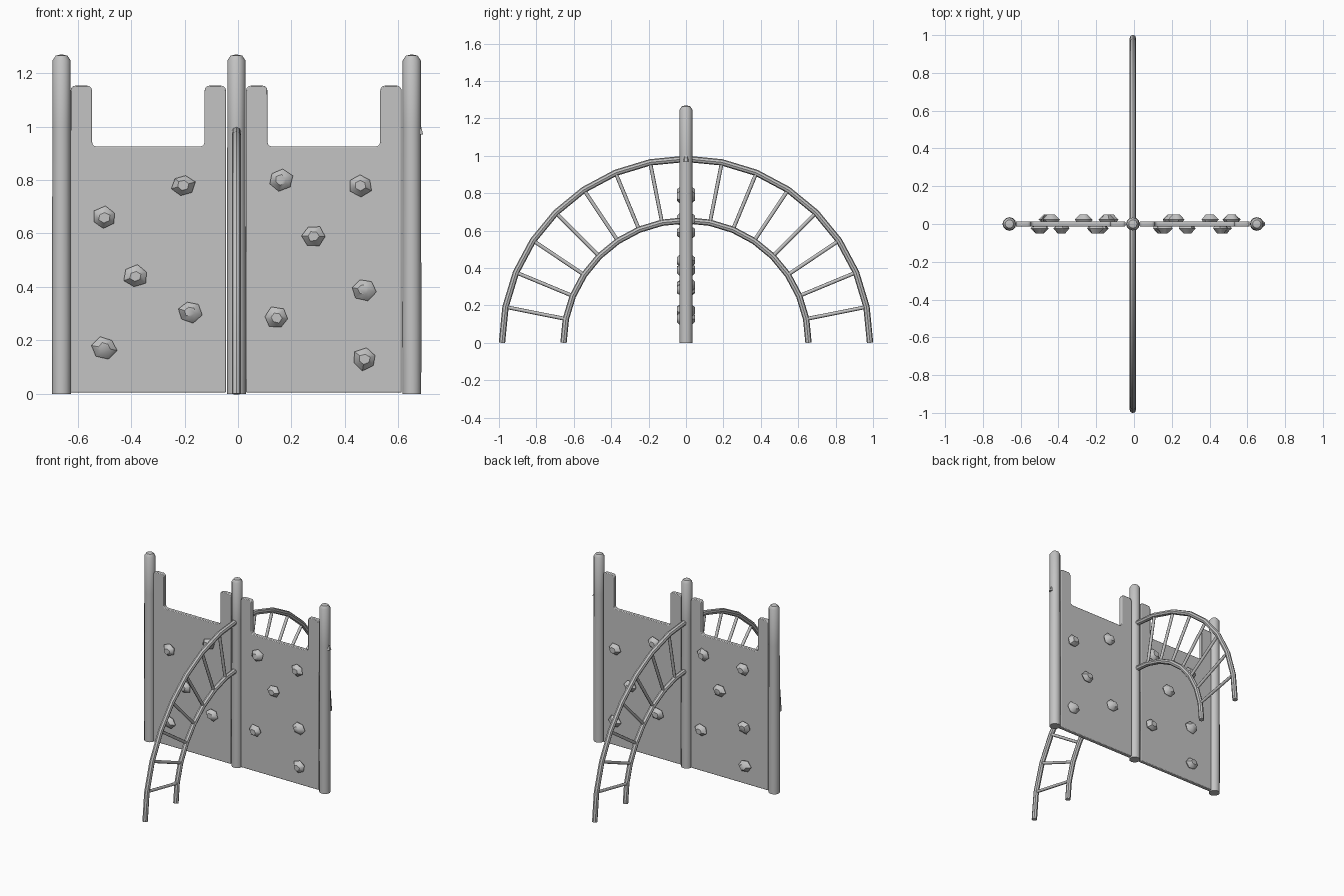
import bpy, bmesh, math, random
from mathutils import Vector

random.seed(4)
if "Cube" in bpy.data.objects:
    bpy.data.objects.remove(bpy.data.objects["Cube"], do_unlink=True)

COLOUR = (0.55, 0.55, 0.55, 1)
grey = bpy.data.materials.new("plain grey")
grey.use_nodes = True
grey.diffuse_color = COLOUR
grey.node_tree.nodes["Principled BSDF"].inputs["Base Color"].default_value = COLOUR


def finish(name, bm, angle=40):
    bmesh.ops.recalc_face_normals(bm, faces=bm.faces)
    mesh = bpy.data.meshes.new(name)
    bm.to_mesh(mesh)
    bm.free()
    mesh.materials.append(grey)
    obj = bpy.data.objects.new(name, mesh)
    bpy.context.collection.objects.link(obj)
    bpy.ops.object.select_all(action="DESELECT")
    obj.select_set(True)
    bpy.context.view_layer.objects.active = obj
    bpy.ops.object.shade_smooth_by_angle(angle=math.radians(angle))
    return obj


def sweep(bm, path, radius, side, sides=8):
    """Round tube through planar points, with side as the plane normal."""
    rings = []
    for i, p in enumerate(path):
        along = (path[min(i + 1, len(path) - 1)] - path[max(i - 1, 0)]).normalized()
        out = side.cross(along).normalized()
        rings.append([bm.verts.new(p + radius * (math.cos(a) * out + math.sin(a) * side))
                      for a in (math.tau * k / sides for k in range(sides))])
    for r, s in zip(rings, rings[1:]):
        for k in range(sides):
            n = (k + 1) % sides
            bm.faces.new((r[k], r[n], s[n], s[k]))
    bm.faces.new(rings[0])
    bm.faces.new(rings[-1])


# Posts with shallow domed tops
POSTS = {"right_post": -0.66, "middle_post": -0.006, "left_post": 0.65}
for name, x in POSTS.items():
    bm = bmesh.new()
    rings = []
    for radius, z in ((0.035, 0), (0.036, 0.24), (0.034, 1.0), (0.034, 1.247), (0.022, 1.265)):
        rings.append([bm.verts.new((x + radius * math.cos(a), radius * math.sin(a), z))
                      for a in (math.tau * k / 12 for k in range(12))])
    for r, s in zip(rings, rings[1:]):
        for k in range(12):
            n = (k + 1) % 12
            bm.faces.new((r[k], r[n], s[n], s[k]))
    bm.faces.new(rings[0])
    tip = bm.verts.new((x, 0, 1.27))
    for k in range(12):
        bm.faces.new((rings[-1][k], rings[-1][(k + 1) % 12], tip))
    finish(name, bm)

# Small peg on the outside of the left post
bm = bmesh.new()
bmesh.ops.create_cone(bm, cap_ends=True, segments=6, radius1=0.018, radius2=0.006, depth=0.04)
bmesh.ops.translate(bm, verts=bm.verts, vec=(0.677, 0, 0.99))
finish("post_peg", bm)


# Climbing panels with a wide notch cut into the top edge
def panel(name, x0, x1):
    ear, low, high, half = 0.08, 0.925, 1.153, 0.013
    outline = [(x0, 0.005), (x1, 0.005), (x1, high), (x1 - ear, high), (x1 - ear, low),
               (x0 + ear, low), (x0 + ear, high), (x0, high)]
    bm = bmesh.new()
    face = bm.faces.new([bm.verts.new((x, -half, z)) for x, z in outline])
    upper = [v for v in bm.verts if v.co.z > 0.5]
    bmesh.ops.bevel(bm, geom=upper, offset=0.018, segments=3, profile=0.5, affect="VERTICES")
    made = bmesh.ops.extrude_face_region(bm, geom=bm.faces[:])
    bmesh.ops.translate(bm, verts=[g for g in made["geom"] if isinstance(g, bmesh.types.BMVert)],
                        vec=(0, 2 * half, 0))
    obj = finish(name, bm)
    rim = obj.modifiers.new("soft edge", "BEVEL")
    rim.width, rim.segments, rim.limit_method = 0.004, 2, "ANGLE"
    rim.angle_limit = math.radians(60)


panel("right_panel", -0.626, -0.045)
panel("left_panel", 0.03, 0.612)

# Climbing holds, the back set turned half round
HOLDS = [(-0.5, 0.66), (-0.205, 0.78), (-0.383, 0.44), (-0.18, 0.307), (-0.5, 0.172),
         (0.16, 0.8), (0.458, 0.78), (0.282, 0.59), (0.47, 0.39), (0.144, 0.285), (0.473, 0.13)]


def hold(name, x, z, front):
    bm = bmesh.new()
    turn = random.uniform(0, math.tau)
    rings = []
    for radius, depth in ((0.036, 0.01), (0.046, 0.023), (0.022, 0.049)):
        ring = []
        for k in range(6):
            a = turn + math.tau * k / 6
            r = radius * random.uniform(0.9, 1.08)
            ring.append(bm.verts.new((x + r * math.cos(a), front * depth,
                                      z + 0.9 * r * math.sin(a))))
        rings.append(ring)
    for r, s in zip(rings, rings[1:]):
        for k in range(6):
            n = (k + 1) % 6
            bm.faces.new((r[k], r[n], s[n], s[k]))
    bm.faces.new(rings[0])
    bm.faces.new(rings[-1])
    finish(name, bm, 50)


for i, (x, z) in enumerate(HOLDS, 1):
    hold(f"front_hold_{i}", x, z, -1)
    hold(f"back_hold_{i}", 0.017 - x, z, 1)

# Arched ladder: two half-round rails and radial rungs
ARCH_X = -0.006
STEPS = 16
SIDE = Vector((1, 0, 0))


def arch_point(radius, i):
    a = math.pi * i / STEPS
    return Vector((ARCH_X, -radius * math.cos(a), radius * math.sin(a)))


for name, radius in (("outer_rail", 0.984), ("inner_rail", 0.655)):
    bm = bmesh.new()
    sweep(bm, [arch_point(radius, i) for i in range(STEPS + 1)], 0.017, SIDE)
    finish(name, bm)

bm = bmesh.new()
for i in range(1, STEPS):
    if i != STEPS // 2:
        sweep(bm, [arch_point(0.655, i), arch_point(0.984, i)], 0.01, SIDE)
finish("ladder_rungs", bm, 50)
